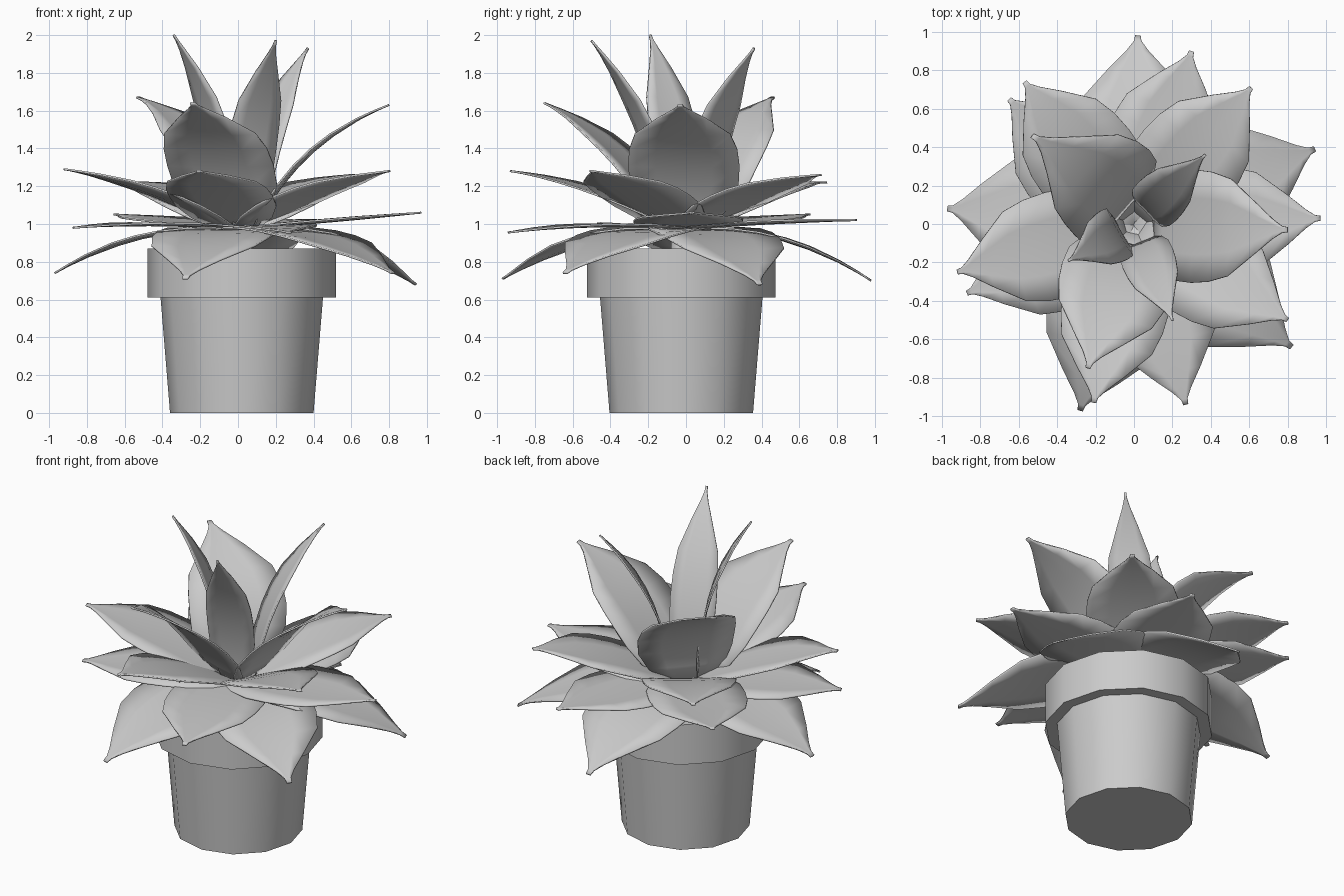
import bpy, math
from mathutils import Vector

if "Cube" in bpy.data.objects:
    bpy.data.objects.remove(bpy.data.objects["Cube"])

CX, CY = 0.02, -0.025   # pot centre


def make_object(name, verts, faces):
    mesh = bpy.data.meshes.new(name)
    mesh.from_pydata(verts, [], faces)
    mesh.update()
    obj = bpy.data.objects.new(name, mesh)
    bpy.context.collection.objects.link(obj)
    bpy.ops.object.select_all(action='DESELECT')
    obj.select_set(True)
    bpy.context.view_layer.objects.active = obj
    bpy.ops.object.shade_smooth_by_angle(angle=math.radians(40))
    return obj


def lathe(name, profile, sides=12):
    # closed turned solid: profile runs from bottom ring to top ring
    verts, faces = [], []
    for r, z in profile:
        for i in range(sides):
            a = 2 * math.pi * i / sides
            verts.append((CX + r * math.cos(a), CY + r * math.sin(a), z))
    for j in range(len(profile) - 1):
        for i in range(sides):
            k = (i + 1) % sides
            faces.append((j * sides + i, j * sides + k,
                          (j + 1) * sides + k, (j + 1) * sides + i))
    last = (len(profile) - 1) * sides
    faces.append(tuple(reversed(range(sides))))
    faces.append(tuple(range(last, last + sides)))
    return make_object(name, verts, faces)


# half-width of a leaf along its length, relative to the widest point
OUTLINE = [(0, .45), (.12, .79), (.26, .97), (.4, 1.0), (.53, .97), (.66, .86),
           (.82, .45), (.92, .17), (.97, .06), (1, .045)]


def leaf(name, tip, ctrl_r, ctrl_z, half, base_z=0.97, base_r=0.03, ctrl=None):
    tip = Vector(tip)
    out = Vector((tip.x, tip.y, 0)).normalized()
    side = Vector((-out.y, out.x, 0))
    base = out * base_r + Vector((0, 0, base_z))
    mid = Vector(ctrl) if ctrl else out * ctrl_r + Vector((0, 0, ctrl_z))
    verts, faces = [], []
    n = 5
    for t, w in OUTLINE:
        p = base * (1 - t) ** 2 + mid * (2 * t * (1 - t)) + tip * t * t
        tangent = ((mid - base) * (1 - t) + (tip - mid) * t).normalized()
        normal = tangent.cross(side).normalized()
        for i in range(n):
            s = -1 + 2 * i / (n - 1)
            # very slight cupping towards the upper face
            verts.append(p + side * (s * w * half) + normal * (0.04 * half * w * (s * s - 0.5)))
    for j in range(len(OUTLINE) - 1):
        for i in range(n - 1):
            a = j * n + i
            faces.append((a, a + n, a + n + 1, a + 1))
    obj = make_object(name, verts, faces)
    mod = obj.modifiers.new("thickness", 'SOLIDIFY')
    mod.thickness = 0.01
    mod.offset = 0
    return obj


# pot with overhanging rim and soil level inside, short stem
lathe("pot", [(.38, 0), (.43, .61), (.5, .61), (.5, .87), (.44, .87), (.43, .80)])
lathe("stem", [(.06, .80), (.05, .95)])

# leaf tiers: tips, control radius, control height, half width, base height, base radius
tiers = {
    "lower_leaf": ([(-.97, .08, .74), (-.28, -.97, .71), (.82, -.64, .74),
                    (.94, .39, .68), (.02, .98, .70)], .50, 1.02, .33, .965, -.02),
    "middle_leaf": ([(.97, .03, 1.06), (.30, .90, 1.02), (-.65, .65, 1.05),
                     (-.87, -.36, .98), (.27, -.94, .955)], .5, 1.02, .29, .975, -.03),
    "raised_leaf": ([(.80, -.50, 1.28), (.61, .71, 1.26), (-.57, .74, 1.22),
                     (-.92, -.25, 1.29), (-.21, -.93, 1.28)], .5, 1.22, .28, .98, .05),
    "upper_leaf": ([(.80, -.03, 1.63), (-.24, -.75, 1.64)], .31, 1.44, .295, .98, .09),
}
for name, (tips, *shape) in tiers.items():
    for i, tip in enumerate(tips):
        leaf(f"{name}_{i + 1}", tip, *shape)

# remaining steep leaves, each with its own bend
leaf("upper_leaf_3", (-.53, .46, 1.67), 0, 0, .295, .98, .08, ctrl=(-.02, .15, 1.46))
leaf("heart_leaf_1", (-.34, -.19, 2.0), .06, 1.53, .145, .98, .08)
leaf("heart_leaf_2", (.20, -.50, 1.97), .15, 1.52, .14, .98, .10)
leaf("heart_leaf_3", (.37, .36, 1.93), .12, 1.50, .14, .98, .09)
